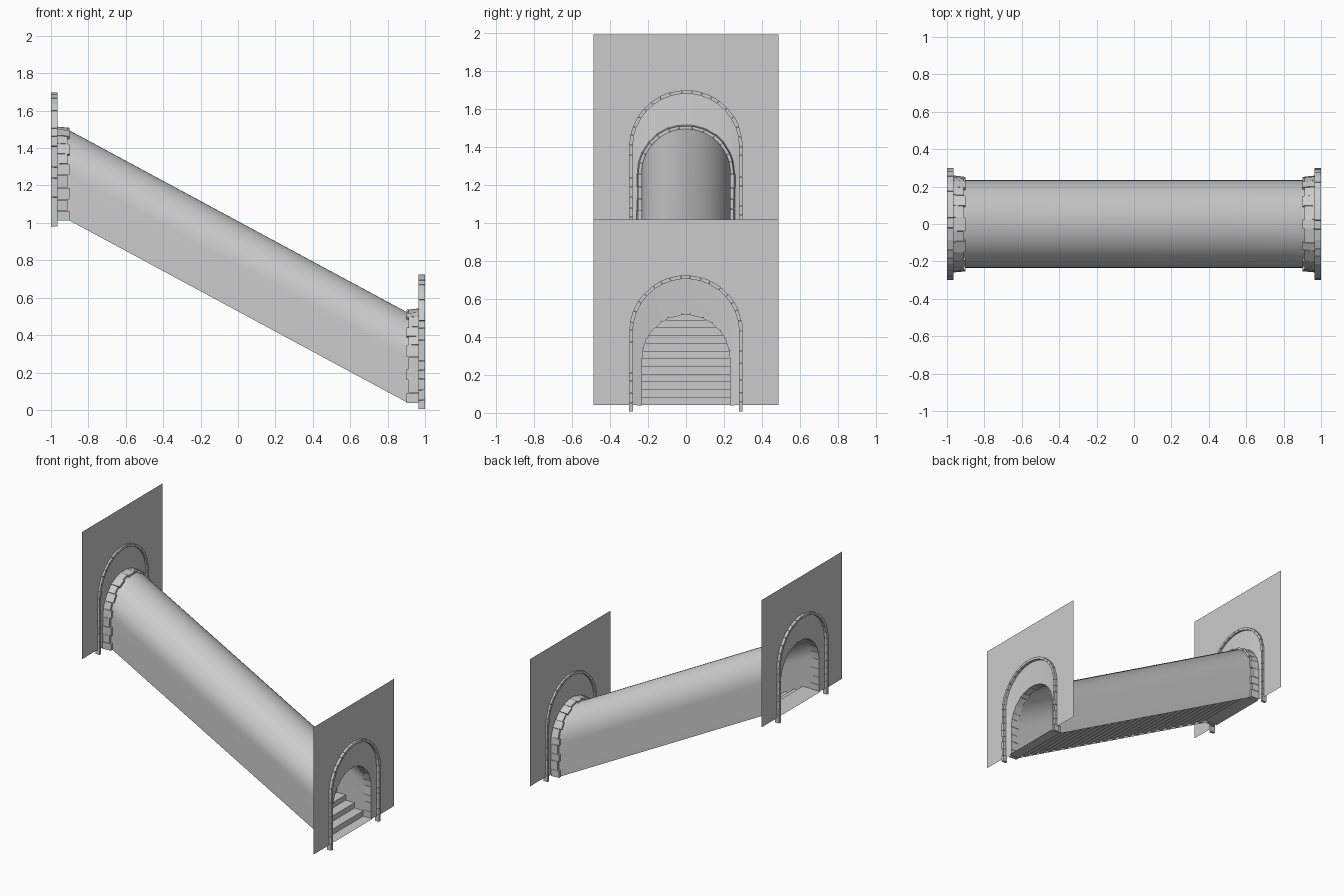
import bpy, bmesh, math, random

if "Cube" in bpy.data.objects:
    bpy.data.objects.remove(bpy.data.objects["Cube"])

random.seed(4)
DZ = 0.975          # height between the two doorways
FLOOR = 0.042       # floor level of the lower doorway
SPRING = 0.248      # straight part of the tunnel arch


def make(name, bm, smooth=False):
    me = bpy.data.meshes.new(name)
    bm.to_mesh(me)
    bm.free()
    ob = bpy.data.objects.new(name, me)
    bpy.context.collection.objects.link(ob)
    if smooth:
        bpy.ops.object.select_all(action='DESELECT')
        ob.select_set(True)
        bpy.context.view_layer.objects.active = ob
        bpy.ops.object.shade_smooth_by_angle(angle=math.radians(35))
    return ob


def arch_point(s, r, leg, rmid):
    """(y, z) on an arch at distance s along its centre line."""
    arc = math.pi * rmid
    if s <= leg:
        return -r, s
    if s >= leg + arc:
        return r, 2 * leg + arc - s
    a = math.pi - (s - leg) / rmid
    return r * math.cos(a), leg + r * math.sin(a)


def arch_outline(r, leg, n=32):
    pts = [(-r, 0)]
    for i in range(n + 1):
        a = math.pi - math.pi * i / n
        pts.append((r * math.cos(a), leg + r * math.sin(a)))
    return pts + [(r, 0)]


def loft(bm, rows):
    """Bridge rows of points with equal counts."""
    vs = [[bm.verts.new(p) for p in row] for row in rows]
    for a, b in zip(vs, vs[1:]):
        for i in range(len(a) - 1):
            bm.faces.new((a[i], a[i + 1], b[i + 1], b[i]))


def stone_arch(name, side, base, leg, r_in, r_out, x_in, x_out, n, taper, stagger):
    """Arch of separate stones; outer radius shrinks by taper towards x_in."""
    bm = bmesh.new()
    rmid = (r_in + r_out) / 2
    total = 2 * leg + math.pi * rmid
    cuts = [total * (i + (random.uniform(-.15, .15) if 0 < i < n else 0)) / n
            for i in range(n + 1)]
    for i in range(n):
        s0, s1 = cuts[i] + 0.001, cuts[i + 1] - 0.001
        j = random.uniform(-.0015, .0015)
        xi = x_in + (stagger if i % 2 else 0)
        rings = []
        for x, ro in ((xi, r_out - taper + j), (x_out, r_out + j)):
            for s, r in ((s0, r_in), (s1, r_in), (s1, ro), (s0, ro)):
                y, z = arch_point(s, r, leg, rmid)
                rings.append(bm.verts.new((side * x, y, base + z)))
        for f in ((0, 1, 2, 3), (7, 6, 5, 4), (0, 4, 5, 1),
                  (1, 5, 6, 2), (2, 6, 7, 3), (3, 7, 4, 0)):
            bm.faces.new([rings[k] for k in f])
    bmesh.ops.recalc_face_normals(bm, faces=bm.faces)
    make(name, bm)


# sloping vaulted tunnel with short level ends
bm = bmesh.new()
section = arch_outline(0.234, SPRING)
loft(bm, [[(x, y, z + f) for y, z in section] for x, f in
          ((-0.965, FLOOR + DZ), (-0.9, FLOOR + DZ - .005), (0.9, FLOOR), (0.965, FLOOR))])
make("tunnel_vault", bm, True)

# zigzag stair with landings at both ends
STEPS = 24
prof = [(-0.98, FLOOR + DZ), (-0.9, FLOOR + DZ)]
for i in range(STEPS):
    x = -0.9 + 1.8 * (i + 1) / STEPS
    prof += [(x, FLOOR + DZ * (1 - i / STEPS)), (x, FLOOR + DZ * (1 - (i + 1) / STEPS))]
prof.pop(2)
prof.insert(2, (-0.9 + 1.8 / STEPS, FLOOR + DZ))
prof.append((0.98, FLOOR))
bm = bmesh.new()
loft(bm, [[(x, y, z) for x, z in prof] for y in (-0.234, 0.234)])
make("stairs", bm)

for label, side, up in (("upper", -1, DZ), ("lower", 1, 0)):
    base = FLOOR + up
    hole = arch_outline(0.29, 0.385)

    # thin wall panel with arched opening: legs and crown bridged to the border
    bm = bmesh.new()
    border = []
    for y, z in hole:
        dy, dz = y, max(z - 0.385, 0)
        if dz == 0:
            border.append((math.copysign(0.487, y), z))
        else:
            k = min(0.487 / max(abs(dy), 1e-6), 0.59 / dz)
            border.append((dy * k, 0.385 + dz * k))
    # snap nearest border points to the panel's top corners
    for sy in (-1, 1):
        corner = (sy * 0.487, 0.975)
        k = min(range(len(border)), key=lambda i: math.dist(border[i], corner))
        border[k] = corner
    loft(bm, [[(side * 0.98, y, base + z) for y, z in row] for row in (hole, border)])
    make(label + "_wall_panel", bm)

    # shallow recessed surround between frame and tunnel mouth
    bm = bmesh.new()
    loft(bm, [[(side * 0.98, y, base + z) for y, z in hole],
              [(side * 0.966, y, base + z) for y, z in section]])
    make(label + "_surround", bm, True)

    # projecting outer frame and inner ring of stones
    stone_arch(label + "_outer_frame", side, up + 0.005, 0.42, 0.28, 0.299,
               0.965, 1.0, 33, 0, 0)
    stone_arch(label + "_inner_ring", side, base - 0.005, SPRING, 0.231, 0.258,
               0.9, 0.966, 21, 0.006, 0.012)
